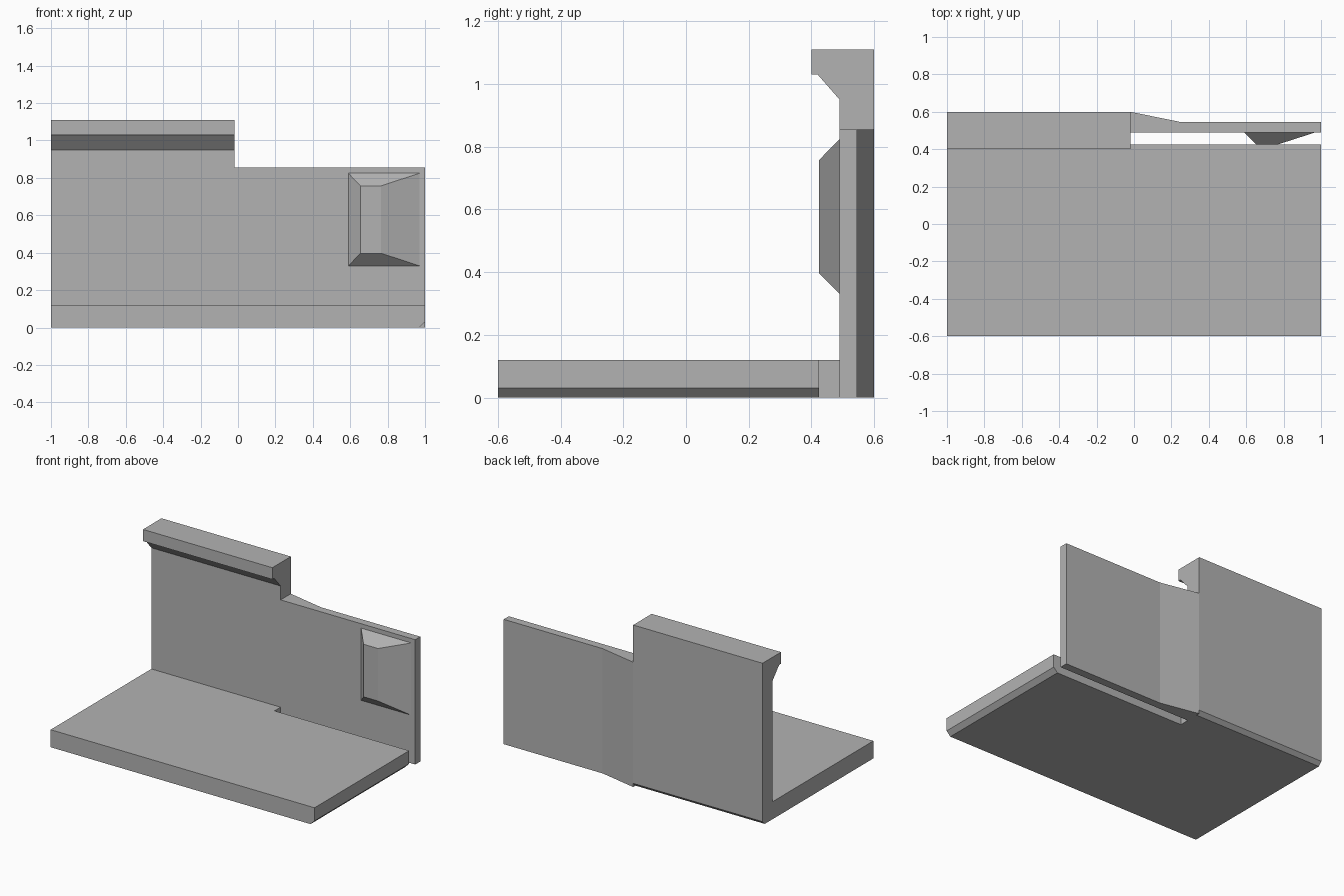
import bpy, bmesh
from mathutils import Vector

cube = bpy.data.objects.get("Cube")
if cube:
    bpy.data.objects.remove(cube, do_unlink=True)

grey = bpy.data.materials.new("plain grey")
grey.use_nodes = True
COLOUR = (0.45, 0.45, 0.45, 1)
grey.diffuse_color = COLOUR
grey.node_tree.nodes["Principled BSDF"].inputs["Base Color"].default_value = COLOUR


def add_object(name, bm):
    bmesh.ops.recalc_face_normals(bm, faces=bm.faces)
    mesh = bpy.data.meshes.new(name)
    bm.to_mesh(mesh)
    bm.free()
    mesh.materials.append(grey)
    obj = bpy.data.objects.new(name, mesh)
    bpy.context.collection.objects.link(obj)
    return obj


def prism(name, profile, axis, low, high):
    """Extrude a 2D profile along one axis from low to high."""
    bm = bmesh.new()
    def place(p):
        co = list(p)
        co.insert(axis, low)
        return bm.verts.new(co)
    face = bm.faces.new([place(p) for p in profile])
    grown = bmesh.ops.extrude_face_region(bm, geom=[face])["geom"]
    shift = Vector((0, 0, 0))
    shift[axis] = high - low
    bmesh.ops.translate(bm, vec=shift,
                        verts=[v for v in grown if isinstance(v, bmesh.types.BMVert)])
    return add_object(name, bm)


STEP = -0.02       # where the tall hooked part ends
WALL_FRONT = 0.49

# Tall half: floor, wall and overhanging lip in one section
bracket = prism("hooked_bracket", [
    (-0.6, 0), (0.575, 0), (0.6, 0.025), (0.6, 1.11), (0.4, 1.11), (0.4, 1.03),
    (0.42, 1.03), (WALL_FRONT, 0.95), (WALL_FRONT, 0.12), (-0.6, 0.12)], 0, -1, STEP)

# Floor beside the slot, with its lower end edge bevelled
floor = prism("floor_plate", [
    (STEP, 0), (0.97, 0), (1, 0.03), (1, 0.12), (STEP, 0.12)], 1, -0.6, 0.424)

# Thin springy wall, tapering at the back
wall = prism("flexible_wall", [
    (STEP, WALL_FRONT), (1, WALL_FRONT), (1, 0.545), (0.25, 0.545), (STEP, 0.6)], 2, 0, 0.855)

# Raised catch on the wall: a sloped pad with a long ramp towards the free end
bm = bmesh.new()
rings = []
for y, x0, x1, z0, z1 in ((0.51, 0.59, 0.97, 0.33, 0.825),
                          (WALL_FRONT, 0.59, 0.97, 0.33, 0.825),
                          (0.424, 0.655, 0.765, 0.397, 0.757)):
    rings.append([bm.verts.new(c) for c in
                  ((x0, y, z0), (x1, y, z0), (x1, y, z1), (x0, y, z1))])
for a, b in zip(rings, rings[1:]):
    for i in range(4):
        j = (i + 1) % 4
        bm.faces.new((a[i], a[j], b[j], b[i]))
bm.faces.new(rings[0])
bm.faces.new(rings[-1])
catch = add_object("wall_catch", bm)

# Fuse everything into one clean solid
bpy.context.view_layer.objects.active = bracket
for part in (floor, wall, catch):
    mod = bracket.modifiers.new("fuse", "BOOLEAN")
    mod.operation = "UNION"
    mod.solver = "EXACT"
    mod.object = part
    bpy.ops.object.modifier_apply(modifier=mod.name)
    bpy.data.objects.remove(part, do_unlink=True)

bm = bmesh.new()
bm.from_mesh(bracket.data)
bmesh.ops.remove_doubles(bm, verts=bm.verts, dist=0.0005)
bmesh.ops.dissolve_limit(bm, angle_limit=0.01, verts=bm.verts, edges=bm.edges)
bm.to_mesh(bracket.data)
bm.free()
